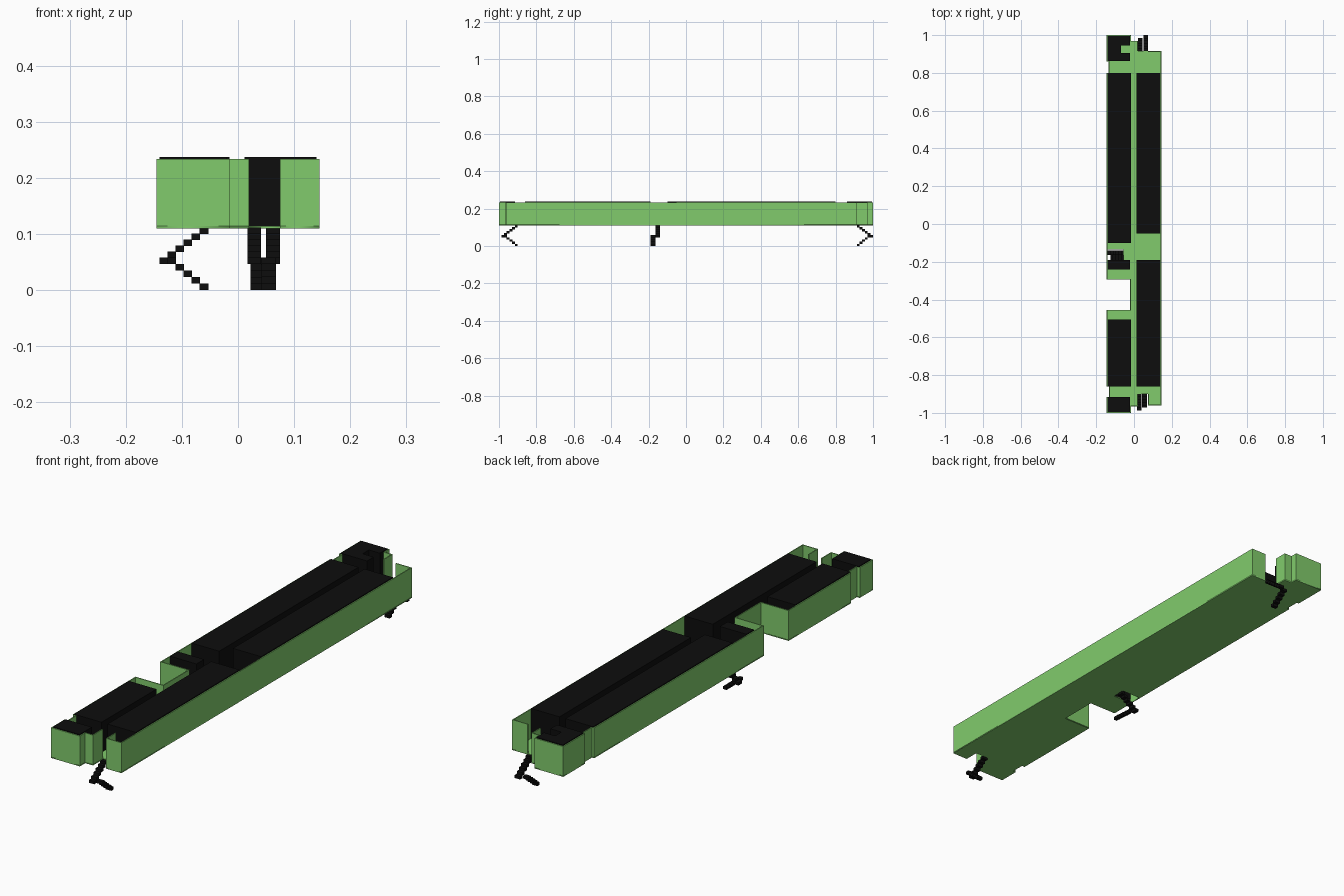
import bpy, bmesh
from mathutils import Vector

if "Cube" in bpy.data.objects:
    bpy.data.objects.remove(bpy.data.objects["Cube"])

FLOOR, FLOOR_TOP, RIM, TOP = 0.11, 0.114, 0.234, 0.237


def material(name, color):
    m = bpy.data.materials.new(name)
    m.diffuse_color = color
    m.use_nodes = True
    m.node_tree.nodes["Principled BSDF"].inputs["Base Color"].default_value = m.diffuse_color
    return m


green = material("green_shell", (0.22, 0.60, 0.15, 1))
black = material("black_fill", (0.004, 0.004, 0.004, 1))


def add_object(name, bm, mat):
    me = bpy.data.meshes.new(name)
    bm.to_mesh(me)
    bm.free()
    me.materials.append(mat)
    ob = bpy.data.objects.new(name, me)
    bpy.context.collection.objects.link(ob)
    return ob


def add_box(bm, lo, hi):
    lo, hi = Vector(lo), Vector(hi)
    verts = bmesh.ops.create_cube(bm, size=1)["verts"]
    bmesh.ops.scale(bm, vec=hi - lo, verts=verts)
    bmesh.ops.translate(bm, vec=(lo + hi) / 2, verts=verts)


# Plan outline, counter-clockwise, split where the two end slots are open
right_side = [(.075, -.90), (.075, -.96), (.145, -.96), (.145, .915), (.075, .915)]
left_side = [(.02, .915), (.02, .97), (-.015, .97), (-.015, 1), (-.145, 1),
             (-.145, .86), (-.135, .86), (-.135, .80), (-.145, .80),
             (-.145, -.295), (-.02, -.295), (-.02, -.455), (-.145, -.455),
             (-.145, -.86), (-.132, -.86), (-.132, -.915), (-.145, -.915),
             (-.145, -1), (-.015, -1), (-.015, -.965), (.02, -.965), (.02, -.90)]
leg_hole = [(-.141, -.19), (-.055, -.19), (-.055, -.135), (-.141, -.135)]

# Tray floor with the middle leg opening
cu = bpy.data.curves.new("tray_floor", "CURVE")
cu.dimensions, cu.fill_mode = "2D", "BOTH"
cu.extrude = (FLOOR_TOP - FLOOR) / 2
for loop in (right_side + left_side, leg_hole):
    sp = cu.splines.new("POLY")
    sp.points.add(len(loop) - 1)
    for p, (x, y) in zip(sp.points, loop):
        p.co = (x, y, 0, 1)
    sp.use_cyclic_u = True
cu.materials.append(green)
floor = bpy.data.objects.new("tray_floor", cu)
floor.location.z = (FLOOR + FLOOR_TOP) / 2
bpy.context.collection.objects.link(floor)
bpy.context.view_layer.objects.active = floor
floor.select_set(True)
bpy.ops.object.convert(target="MESH")

# Thin tray walls
for name, chain in (("right_wall", right_side), ("left_wall", left_side)):
    bm = bmesh.new()
    low = [bm.verts.new((x, y, FLOOR)) for x, y in chain]
    high = [bm.verts.new((x, y, RIM)) for x, y in chain]
    for i in range(len(chain) - 1):
        bm.faces.new((low[i], low[i + 1], high[i + 1], high[i]))
    wall = add_object(name, bm, green)
    mod = wall.modifiers.new("thickness", "SOLIDIFY")
    mod.thickness, mod.offset, mod.use_even_offset = 0.004, -1, True

# Black blocks filling the tray: x0, x1, y0, y1
blocks = {
    "right_long_block": (.012, .14, -.05, .80),
    "right_short_block": (.012, .14, -.86, -.19),
    "left_long_block": (-.14, -.015, -.10, .80),
    "left_small_block": (-.14, -.02, -.24, -.19),
    "left_short_block": (-.14, -.015, -.86, -.505),
    "front_end_block": (-.14, -.02, -.995, -.915),
    "back_end_block": (-.14, -.02, .945, .995),
    "back_middle_block": (-.14, -.07, .905, .945),
    "back_inner_block": (-.14, -.02, .862, .905),
}
for name, (x0, x1, y0, y1) in blocks.items():
    bm = bmesh.new()
    add_box(bm, (x0, y0, FLOOR_TOP), (x1, y1, TOP))
    add_object(name, bm, black)


# Stepped folding legs: upper strip steps outward, lower strip steps back
def leg(name, base, sign, axis, upper, lower):
    bm = bmesh.new()

    def step(dist, z, side):
        a, b = sorted((base + sign * dist, base + sign * (dist + .0155)))
        if axis == "x":
            add_box(bm, (a, side[0], z), (b, side[1], z + .0117))
        else:
            add_box(bm, (side[0], a, z), (side[1], b, z + .0117))

    for i in range(6):
        step(.0143 * i, .1 - .0106 * i, upper)
    for i in range(5):
        step(.0143 * i, .0117 * i, lower)
    add_object(name, bm, black)


leg("front_leg", -.90, -1, "y", (.017, .041), (.042, .068))
leg("back_leg", .913, 1, "y", (.050, .075), (.022, .046))
leg("middle_leg", -.053, -1, "x", (-.163, -.139), (-.19, -.164))
